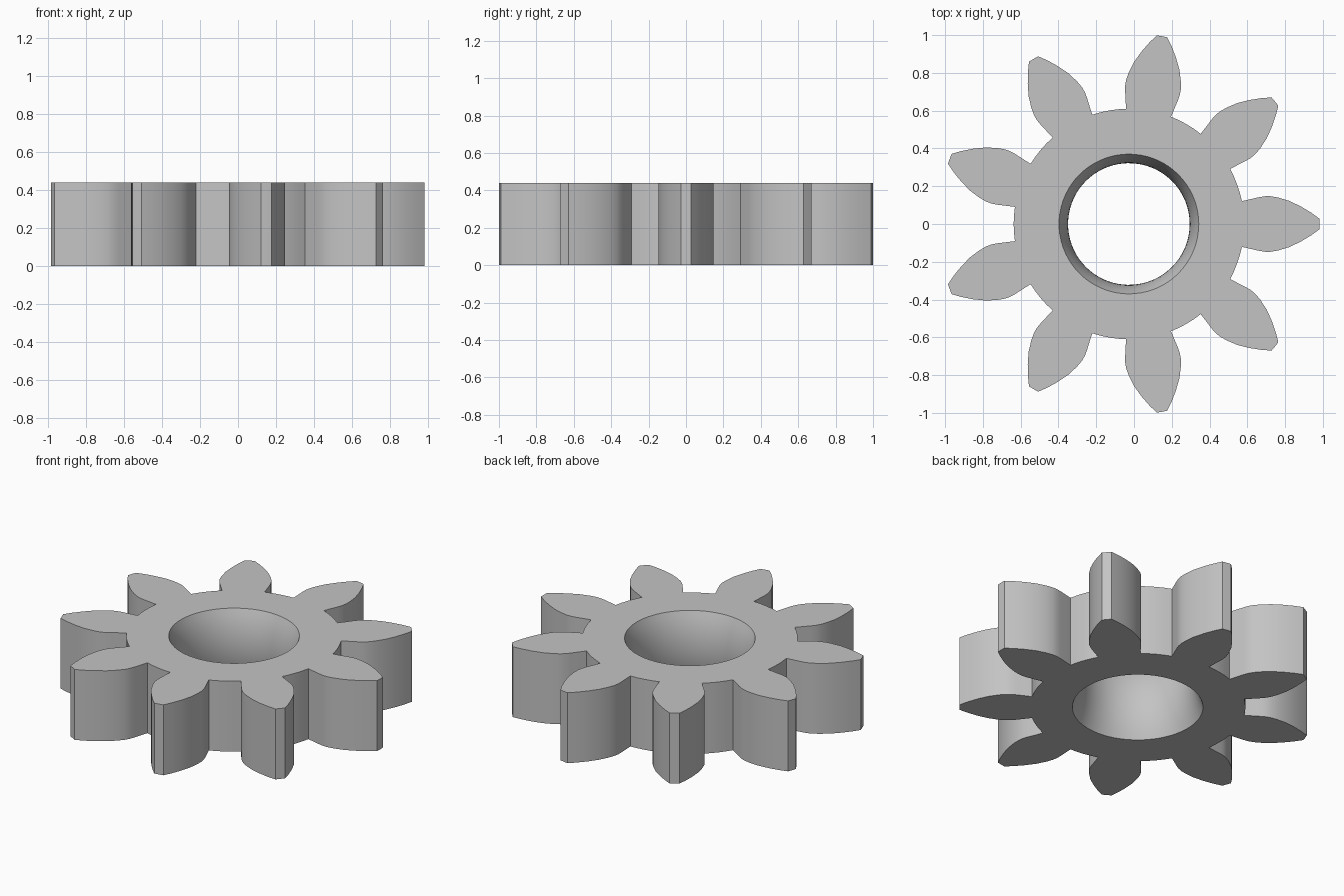
import bpy
import bmesh
from math import sin, cos, pi, hypot, atan2, radians, sqrt

cube = bpy.data.objects.get("Cube")
if cube:
    bpy.data.objects.remove(cube, do_unlink=True)

TEETH = 9
HEIGHT = 0.44
CENTRE_X = -0.027
BORE_END, BORE_WAIST = 0.37, 0.322
STEPS = 4          # divisions of each tooth base and each gap
BORE_RINGS = 12

# One tooth flank: distance along the tooth axis, half width
FLANK = [(0.598, 0.121), (0.69, 0.142), (0.72, 0.147), (0.75, 0.147),
         (0.79, 0.14), (0.85, 0.122), (0.91, 0.093), (0.965, 0.06),
         (1.009, 0.028)]
ROOT_R = hypot(*FLANK[0])
ROOT_ANGLE = atan2(FLANK[0][1], FLANK[0][0])
PITCH = 2 * pi / TEETH

bm = bmesh.new()


def vert(along, across, angle, z):
    c, s = cos(angle), sin(angle)
    return bm.verts.new((CENTRE_X + along * c - across * s,
                         along * s + across * c, z))


# Angles shared by the hub rim and the bore
angles = []
for t in range(TEETH):
    for i in range(STEPS):
        angles.append(t * PITCH - ROOT_ANGLE + 2 * ROOT_ANGLE * i / STEPS)
    for i in range(STEPS):
        angles.append(t * PITCH + ROOT_ANGLE + (PITCH - 2 * ROOT_ANGLE) * i / STEPS)
N = len(angles)


def ring(radius, z):
    return [vert(radius, 0, a, z) for a in angles]


def bridge(a, b, keep=lambda i: True):
    for i in range(N):
        if keep(i):
            j = (i + 1) % N
            bm.faces.new((a[i], a[j], b[j], b[i]))


# Bore with a smoothly curved waist
sag, half = BORE_END - BORE_WAIST, HEIGHT / 2
arc_r = (half ** 2 + sag ** 2) / (2 * sag)
bore = []
for k in range(BORE_RINGS + 1):
    z = HEIGHT * k / BORE_RINGS
    bore.append(ring(BORE_WAIST + arc_r - sqrt(arc_r ** 2 - (z - half) ** 2), z))
for low, high in zip(bore, bore[1:]):
    bridge(low, high)

# Hub faces and the root walls between teeth
rim_low, rim_high = ring(ROOT_R, 0), ring(ROOT_R, HEIGHT)
bridge(bore[0], rim_low)
bridge(bore[-1], rim_high)
bridge(rim_low, rim_high, lambda i: i % (2 * STEPS) >= STEPS)

# Teeth: right flank out, rounded tip, left flank back
tip = (hypot(*FLANK[-1]), 0)
outline = [(x, -w) for x, w in FLANK[1:]] + [tip] + [(x, w) for x, w in FLANK[:0:-1]]
for t in range(TEETH):
    first = t * 2 * STEPS
    loops = []
    for rim, z in ((rim_low, 0), (rim_high, HEIGHT)):
        base = rim[first:first + STEPS + 1]
        edge = [base[0]] + [vert(x, w, t * PITCH, z) for x, w in outline] + [base[-1]]
        bm.faces.new(edge + base[-2:0:-1])
        loops.append(edge)
    low, high = loops
    for i in range(len(low) - 1):
        bm.faces.new((low[i], low[i + 1], high[i + 1], high[i]))

bmesh.ops.recalc_face_normals(bm, faces=bm.faces)
mesh = bpy.data.meshes.new("gear_wheel")
bm.to_mesh(mesh)
bm.free()
gear = bpy.data.objects.new("gear_wheel", mesh)
bpy.context.collection.objects.link(gear)

# Plain grey
mat = bpy.data.materials.new("grey")
mat.use_nodes = True
colour = (0.55, 0.55, 0.55, 1)
mat.diffuse_color = colour
mat.node_tree.nodes["Principled BSDF"].inputs["Base Color"].default_value = colour
mesh.materials.append(mat)

# Smooth flanks and bore, crisp rims
bpy.ops.object.select_all(action='DESELECT')
gear.select_set(True)
bpy.context.view_layer.objects.active = gear
bpy.ops.object.shade_smooth_by_angle(angle=radians(30))
